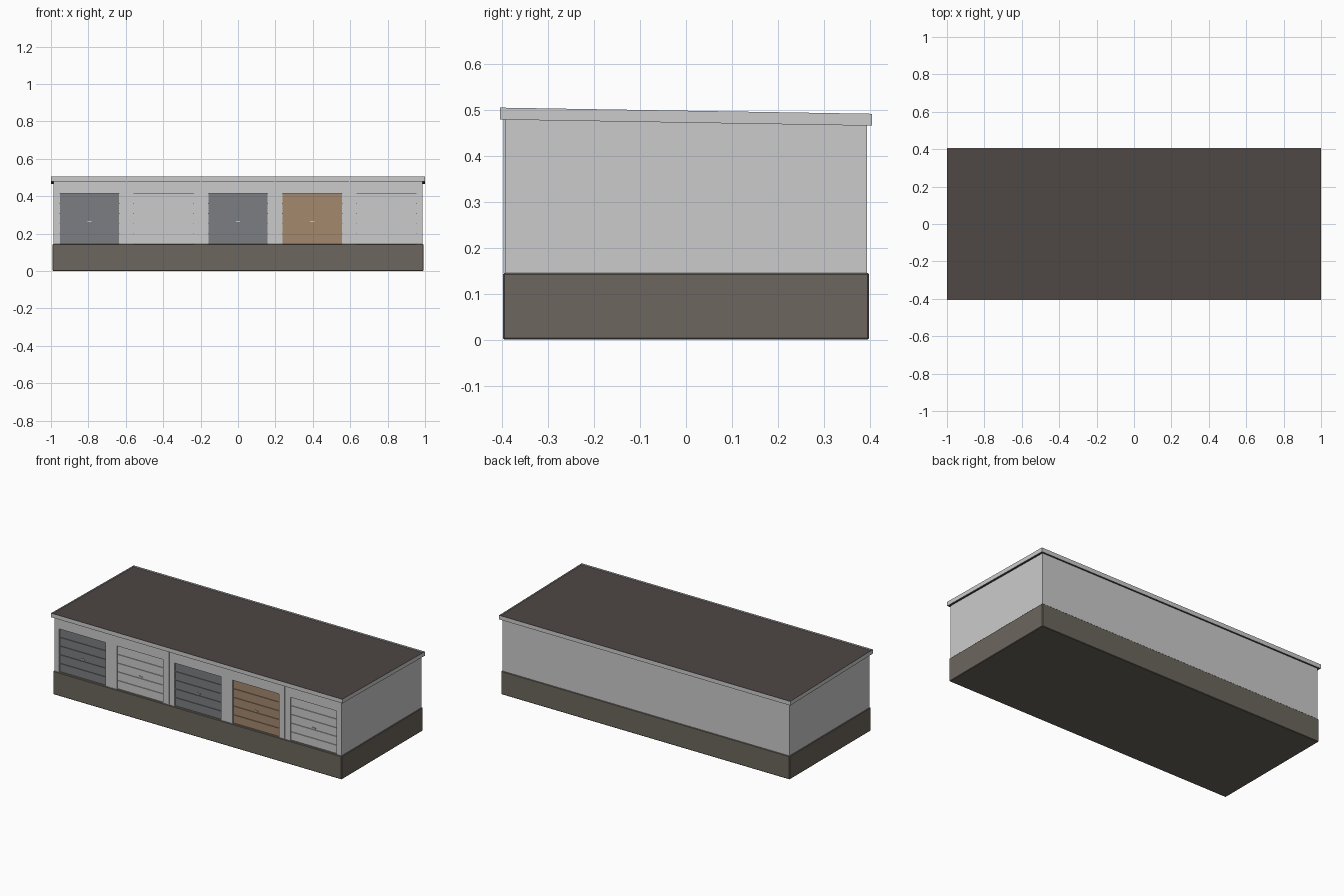
import bpy, bmesh

if "Cube" in bpy.data.objects:
    bpy.data.objects.remove(bpy.data.objects["Cube"])

def mat(name, rgb):
    m = bpy.data.materials.new(name)
    m.diffuse_color = (*rgb, 1)
    m.use_nodes = True
    m.node_tree.nodes["Principled BSDF"].inputs["Base Color"].default_value = m.diffuse_color
    return m

BRICK = mat("plinth_brown", (0.15, 0.132, 0.11))
ROOF = mat("roof_felt", (0.075, 0.064, 0.058))
DARK = mat("door_charcoal", (0.2, 0.207, 0.22))
WOOD = mat("door_wood", (0.37, 0.25, 0.155))

SLOPE = -0.0165  # roof falls towards the back

def roof_z(y, offset=0.0):
    return 0.498 + SLOPE * y + offset

def block(bm, x0, x1, y0, y1, z0, z1):
    """Box; z0 / z1 may be functions of y for sloping faces."""
    vs = bmesh.ops.create_cube(bm, size=1)["verts"]
    for v in vs:
        y = y1 if v.co.y > 0 else y0
        z = z1 if v.co.z > 0 else z0
        v.co = (x1 if v.co.x > 0 else x0, y, z(y) if callable(z) else z)

def make(name, blocks, material=None):
    bm = bmesh.new()
    for b in blocks:
        block(bm, *b)
    me = bpy.data.meshes.new(name)
    bm.to_mesh(me)
    bm.free()
    ob = bpy.data.objects.new(name, me)
    bpy.context.collection.objects.link(ob)
    if material:
        me.materials.append(material)
    return ob

def under(y):
    return roof_z(y, -0.026)

def felt_top(y):
    return roof_z(y, -0.008)

BASE, HEAD = 0.145, 0.415
HALF_W, FRONT, BACK = 0.986, -0.394, 0.394
RECESS = FRONT + 0.014
UNIT, DOOR_W = 0.397, 0.318
centres = [UNIT * i for i in range(-2, 3)]

# Plinth with slightly softened edges
plinth = make("plinth", [(-0.991, 0.991, -0.398, 0.398, 0, BASE)], BRICK)
bev = plinth.modifiers.new("edge", 'BEVEL')
bev.width = 0.003
bev.segments = 1

# Main body behind the recessed doors
make("walls", [(-HALF_W, HALF_W, RECESS, BACK, BASE - 0.01, under)])

# Front piers and lintel around the door openings
edges = [-HALF_W] + [c + s * DOOR_W / 2 for c in centres for s in (-1, 1)] + [HALF_W]
piers = [(edges[i], edges[i + 1], FRONT, RECESS, BASE - 0.01, HEAD)
         for i in range(0, len(edges), 2)]
make("front_wall", piers + [(-HALF_W, HALF_W, FRONT, RECESS, HEAD, under)])

# Thin joint strips between neighbouring units
make("unit_joints", [(c + UNIT / 2 - 0.003, c + UNIT / 2 + 0.003,
                      FRONT - 0.003, FRONT + 0.002, BASE, under) for c in centres[:-1]])

# Sectional doors: backing sheet, raised panels and a small handle
PANELS = 5
step = (HEAD - BASE) / PANELS
for i, (c, m) in enumerate(zip(centres, [DARK, None, DARK, WOOD, None]), 1):
    x0, x1 = c - DOOR_W / 2, c + DOOR_W / 2
    rows = [(x0, x1, RECESS - 0.006, RECESS - 0.001,
             BASE + k * step + 0.002, BASE + (k + 1) * step - 0.002) for k in range(PANELS)]
    make(f"door_{i}", [(x0, x1, RECESS - 0.002, RECESS + 0.002, BASE, HEAD)] + rows, m)
    make(f"door_handle_{i}", [(c - 0.011, c + 0.011, RECESS - 0.012, RECESS - 0.005, 0.262, 0.267)])

# Sloping roof deck and thin fascia rising just above it
RX, RY, T = 1.0, 0.405, 0.0015
make("roof_deck", [(-RX + T, RX - T, -RY + T, RY - T, under, felt_top)], ROOF)
make("fascia", [(s * RX - (T if s > 0 else 0), s * RX + (0 if s > 0 else T), -RY, RY, under, roof_z)
                for s in (-1, 1)] +
     [(-RX + T, RX - T, -RY, -RY + T, under, roof_z),
      (-RX + T, RX - T, RY - T, RY, under, roof_z)])
